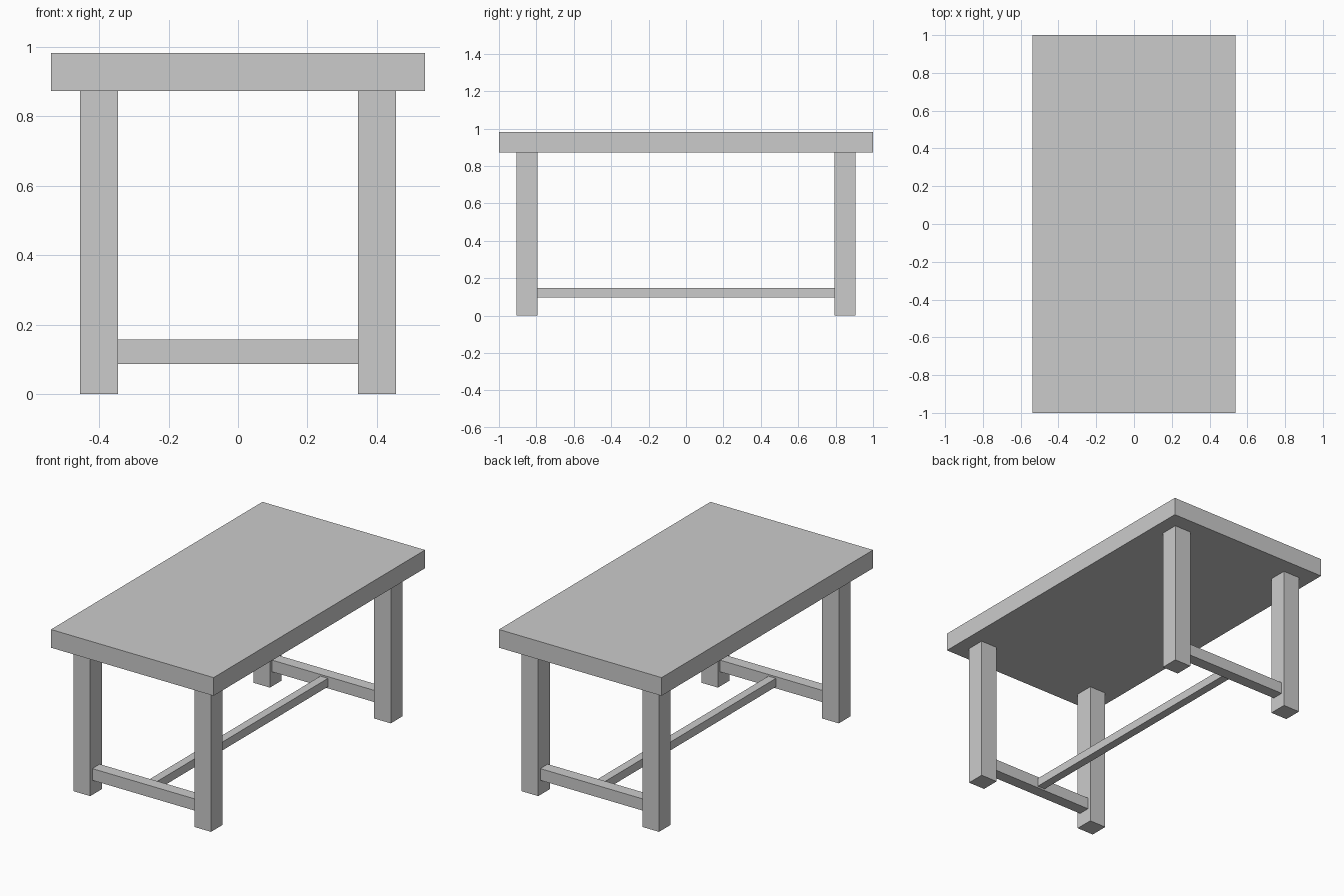
import bpy

if "Cube" in bpy.data.objects:
    bpy.data.objects.remove(bpy.data.objects["Cube"])


def box(name, center, size):
    bpy.ops.mesh.primitive_cube_add(size=1, location=center)
    ob = bpy.context.object
    ob.name = name
    ob.scale = size
    bpy.ops.object.transform_apply(location=False, rotation=False, scale=True)
    return ob


TOP_Z, UNDER_Z = 0.982, 0.873    # tabletop upper and lower faces
LEG_X, LEG_Y, LEG_W = 0.40, 0.85, 0.11
RAIL_Z, RAIL_W = 0.122, 0.07     # end rails
BAR_W = 0.05                     # long stretcher

# Tabletop slab
box("tabletop", (0, 0, (TOP_Z + UNDER_Z) / 2), (1.077, 2.0, TOP_Z - UNDER_Z))

for y_name, sy in (("front", -1), ("back", 1)):
    # Square legs
    for x_name, sx in (("left", -1), ("right", 1)):
        box(f"{y_name}_{x_name}_leg", (sx * LEG_X, sy * LEG_Y, UNDER_Z / 2),
            (LEG_W, LEG_W, UNDER_Z))
    # End rail joining each pair of legs
    box(f"{y_name}_rail", (0, sy * LEG_Y, RAIL_Z),
        (2 * LEG_X - LEG_W, RAIL_W, RAIL_W))

# Long stretcher between the end rails
box("stretcher", (0, 0, RAIL_Z), (BAR_W, 2 * LEG_Y - RAIL_W, BAR_W))
